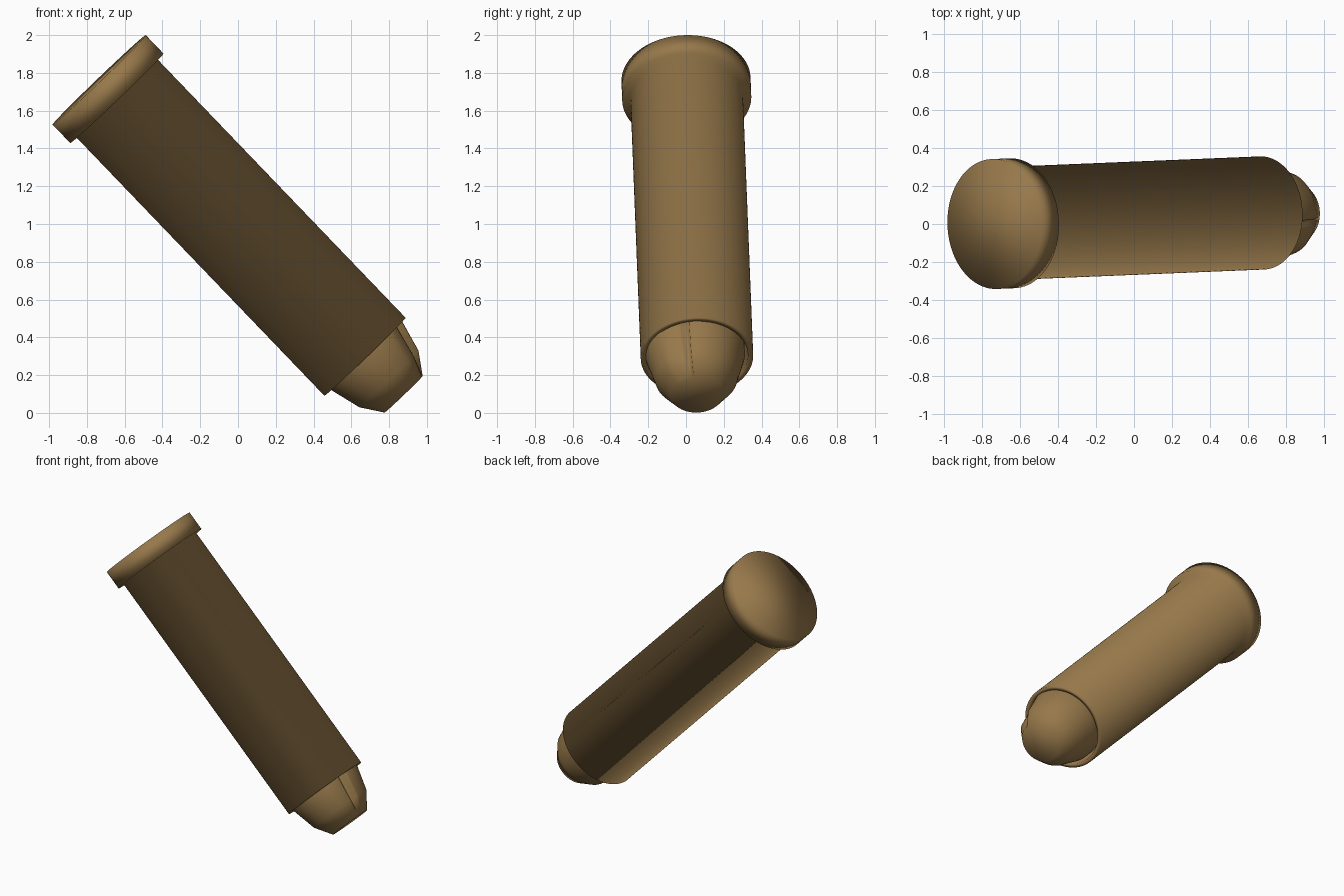
import bpy, bmesh, math
from mathutils import Vector

if "Cube" in bpy.data.objects:
    bpy.data.objects.remove(bpy.data.objects["Cube"])

# Shell axis runs from the head (upper left) to the mouth (lower right)
HEAD = Vector((-0.735, 0.0, 1.763))
MOUTH = Vector((0.672, 0.058, 0.2975))
AXIS = (MOUTH - HEAD).normalized()
V = Vector((0, 1, 0))
V = (V - AXIS * V.dot(AXIS)).normalized()      # sideways, towards +y
U = AXIS.cross(V) * -1                          # upwards across the axis
if U.z < 0:
    U = -U
LENGTH = (MOUTH - HEAD).length
SIDES = 96

brass = bpy.data.materials.new("dull_brass")
brass.diffuse_color = (0.31, 0.19, 0.07, 1)
brass.use_nodes = True
brass.node_tree.nodes["Principled BSDF"].inputs["Base Color"].default_value = brass.diffuse_color


def revolve(name, profile, origin, dent=None):
    """Spin (distance, radius) points about the axis; dent trims the radius."""
    bm = bmesh.new()
    rings = []
    for t, r in profile:
        ring = []
        for i in range(SIDES):
            a = -math.pi + 2 * math.pi * i / SIDES
            rr = r - (dent(a, t) if dent else 0)
            ring.append(bm.verts.new(origin + AXIS * t + (U * math.cos(a) + V * math.sin(a)) * rr))
        rings.append(ring)
    for lo, hi in zip(rings, rings[1:]):
        for i in range(SIDES):
            j = (i + 1) % SIDES
            bm.faces.new((lo[i], lo[j], hi[j], hi[i]))
    bm.faces.new(rings[0])
    bm.faces.new(rings[-1])
    bmesh.ops.recalc_face_normals(bm, faces=bm.faces)
    me = bpy.data.meshes.new(name)
    bm.to_mesh(me)
    bm.free()
    me.materials.append(brass)
    me.shade_smooth()
    ob = bpy.data.objects.new(name, me)
    bpy.context.collection.objects.link(ob)
    return ob


# Rimmed case with an open, thin-walled mouth
revolve("case", [(0, 0.342), (0.135, 0.342), (0.135, 0.298), (LENGTH, 0.298),
                 (LENGTH, 0.27), (LENGTH - 0.12, 0.265)], HEAD)


# Lengthwise fold on the upper side of the nose, fading out at the tip
def fold(a, t):
    k = a + 0.22
    fade = min(1, max(0, (0.285 - t) / 0.115))
    if -0.08 <= k <= 0.04:
        return 0.05 * fade
    if -0.6 < k < -0.08:
        return 0.03 * fade * (k + 0.6) / 0.52
    return 0


# Tapered nose with a flat tip
revolve("nose", [(-0.12, 0.262), (0.0, 0.262), (0.172, 0.217), (0.285, 0.14)],
        MOUTH + U * 0.01 - V * 0.008, fold)
